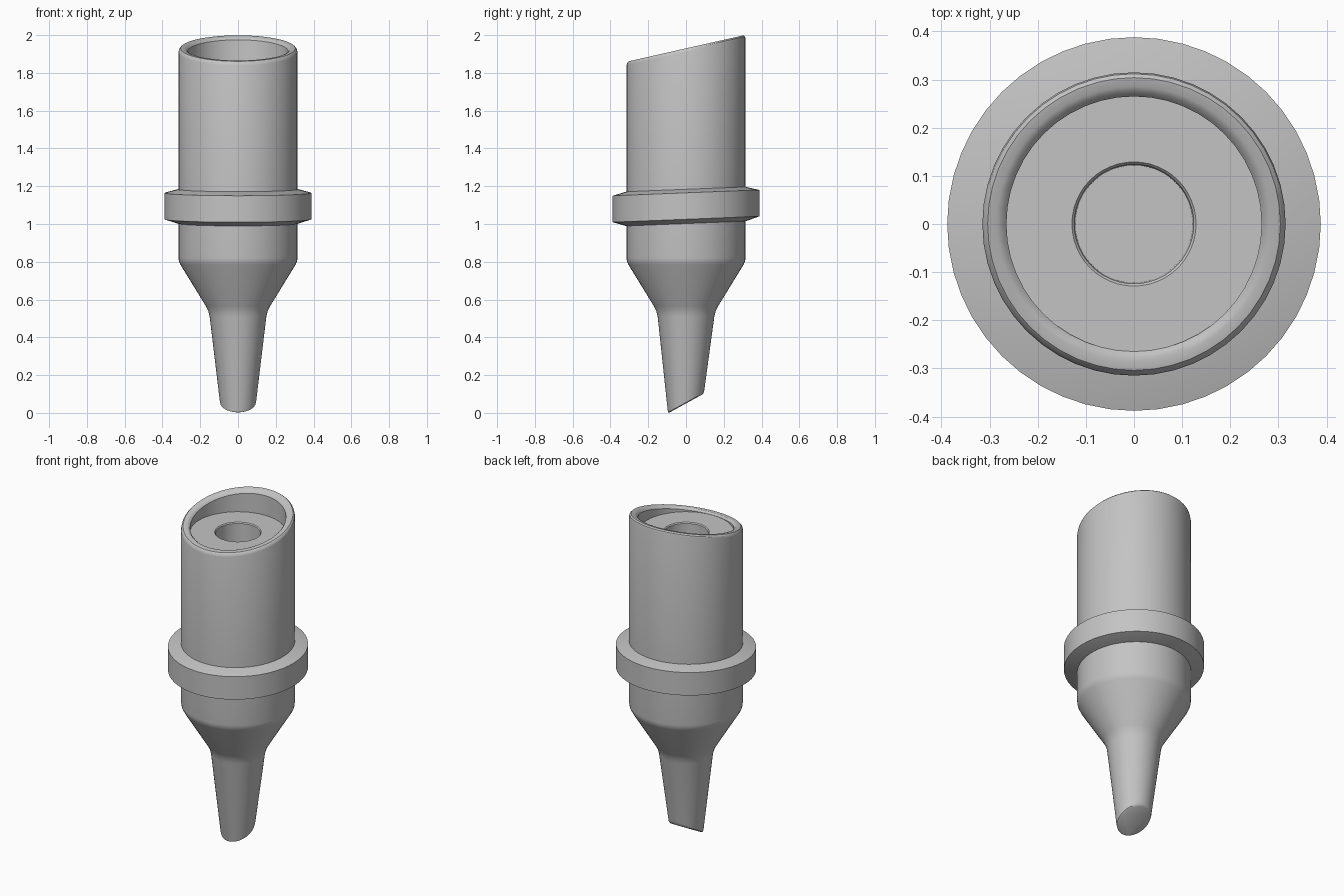
import bpy, bmesh, math

cube = bpy.data.objects.get("Cube")
if cube:
    bpy.data.objects.remove(cube, do_unlink=True)

SEGMENTS = 48
grey = bpy.data.materials.new("plain grey")
grey.use_nodes = True
COLOUR = (0.55, 0.55, 0.55, 1)
grey.diffuse_color = COLOUR
grey.node_tree.nodes["Principled BSDF"].inputs["Base Color"].default_value = COLOUR


def lathe(name, profile, closed=False):
    """Spin (radius, height, tilt) rings; tilt slants a ring up towards +y."""
    bm = bmesh.new()
    rings = []
    for radius, height, tilt in profile:
        ring = []
        for i in range(SEGMENTS):
            a = math.tau * i / SEGMENTS
            x, y = radius * math.cos(a), radius * math.sin(a)
            ring.append(bm.verts.new((x, y, height + tilt * y)))
        rings.append(ring)
    pairs = list(zip(rings, rings[1:]))
    if closed:
        pairs.append((rings[-1], rings[0]))
    else:
        bm.faces.new(rings[0])
        bm.faces.new(rings[-1])
    for low, high in pairs:
        for i in range(SEGMENTS):
            j = (i + 1) % SEGMENTS
            bm.faces.new((low[i], low[j], high[j], high[i]))
    bmesh.ops.recalc_face_normals(bm, faces=bm.faces)
    mesh = bpy.data.meshes.new(name)
    bm.to_mesh(mesh)
    bm.free()
    mesh.materials.append(grey)
    obj = bpy.data.objects.new(name, mesh)
    bpy.context.collection.objects.link(obj)
    bpy.ops.object.select_all(action="DESELECT")
    obj.select_set(True)
    bpy.context.view_layer.objects.active = obj
    bpy.ops.object.shade_smooth_by_angle(angle=math.radians(32))
    return obj


TIP, RIM = 0.55, 0.226      # slants of the cut tip and the rim
TOP, FLOOR = 1.93, 1.855

# Body: slanted tip, tapered stem, cone, barrel, rounded rim, recess and bore
lathe("body", [
    (0.086, 0.05, TIP), (0.094, 0.055, TIP), (0.097, 0.068, TIP),
    (0.15, 0.51, 0), (0.158, 0.54, 0), (0.17, 0.565, 0),
    (0.305, 0.785, 0), (0.313, 0.803, 0), (0.315, 0.82, 0),
    (0.315, TOP - 0.02, RIM), (0.312, TOP - 0.008, RIM), (0.304, TOP, RIM),
    (0.285, TOP, RIM), (0.275, TOP - 0.004, RIM), (0.268, TOP - 0.012, RIM),
    (0.265, FLOOR + 0.06, RIM), (0.265, FLOOR, 0),
    (0.129, FLOOR, 0), (0.124, FLOOR - 0.006, 0), (0.122, FLOOR - 0.3, 0),
])

# Flange: slightly tilted collar with sloping upper and lower faces
LEAN = 0.04
lathe("flange", [
    (0.3, 1.0, LEAN), (0.32, 1.003, LEAN), (0.388, 1.025, LEAN),
    (0.388, 1.165, LEAN), (0.32, 1.183, LEAN), (0.3, 1.186, LEAN),
], closed=True)
